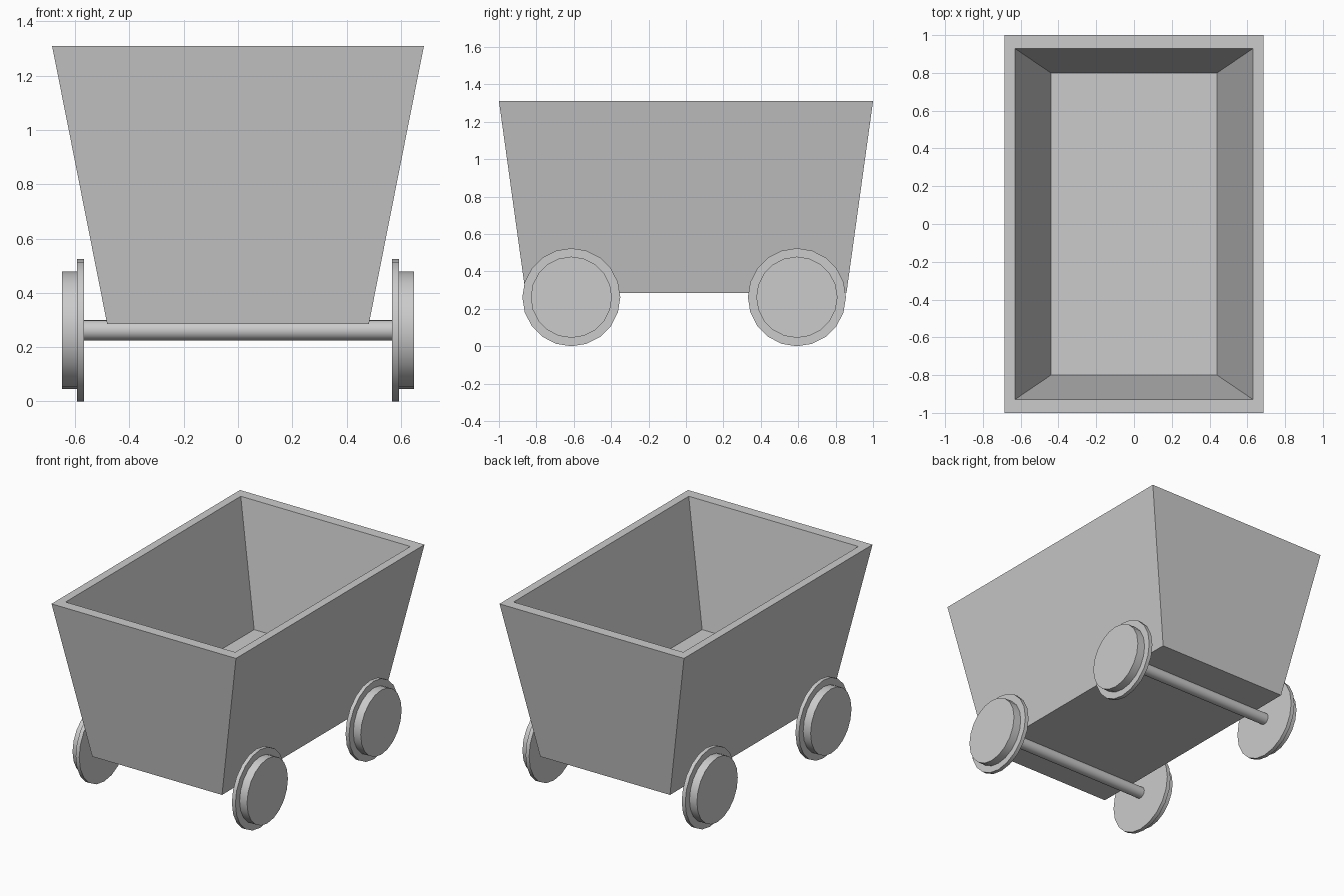
import bpy, bmesh, math

if "Cube" in bpy.data.objects:
    bpy.data.objects.remove(bpy.data.objects["Cube"])

AXLE_Z = 0.262
SIDES = 20


def mesh_object(name, bm):
    bmesh.ops.recalc_face_normals(bm, faces=bm.faces)
    me = bpy.data.meshes.new(name)
    bm.to_mesh(me)
    bm.free()
    ob = bpy.data.objects.new(name, me)
    bpy.context.collection.objects.link(ob)
    return ob


def smooth(ob):
    bpy.ops.object.select_all(action='DESELECT')
    ob.select_set(True)
    bpy.context.view_layer.objects.active = ob
    bpy.ops.object.shade_smooth_by_angle(angle=math.radians(35))


def lathe_x(name, profile, y, sides):
    """Loft rings along x; profile holds (x, radius) pairs, capped at both ends."""
    bm = bmesh.new()
    rings = []
    for x, r in profile:
        angles = [2 * math.pi * i / sides for i in range(sides)]
        rings.append([bm.verts.new((x, y + r * math.sin(a), AXLE_Z + r * math.cos(a)))
                      for a in angles])
    for a, b in zip(rings, rings[1:]):
        for i in range(sides):
            j = (i + 1) % sides
            bm.faces.new((a[i], a[j], b[j], b[i]))
    bm.faces.new(rings[0])
    bm.faces.new(rings[-1])
    ob = mesh_object(name, bm)
    smooth(ob)
    return ob


# Tub: rectangular loops from outer base, over the rim, down to the inner floor
loops = [(0.482, 0.858, 0.285), (0.685, 1.0, 1.31), (0.63, 0.929, 1.31), (0.44, 0.80, 0.515)]
bm = bmesh.new()
rings = [[bm.verts.new((sx * x, sy * y, z)) for sx, sy in ((-1, -1), (1, -1), (1, 1), (-1, 1))]
         for x, y, z in loops]
for a, b in zip(rings, rings[1:]):
    for i in range(4):
        j = (i + 1) % 4
        bm.faces.new((a[i], a[j], b[j], b[i]))
bm.faces.new(rings[0])
bm.faces.new(rings[-1])
mesh_object("tub", bm)

# Axles and flanged wheels
for end, y in (("front", -0.613), ("rear", 0.593)):
    lathe_x(end + "_axle", [(-0.57, 0.0375), (0.57, 0.0375)], y, SIDES)
    for side, s in (("left", -1), ("right", 1)):
        profile = [(s * 0.567, 0.262), (s * 0.593, 0.262), (s * 0.593, 0.217), (s * 0.648, 0.217)]
        lathe_x(f"{end}_{side}_wheel", profile, y, SIDES)
